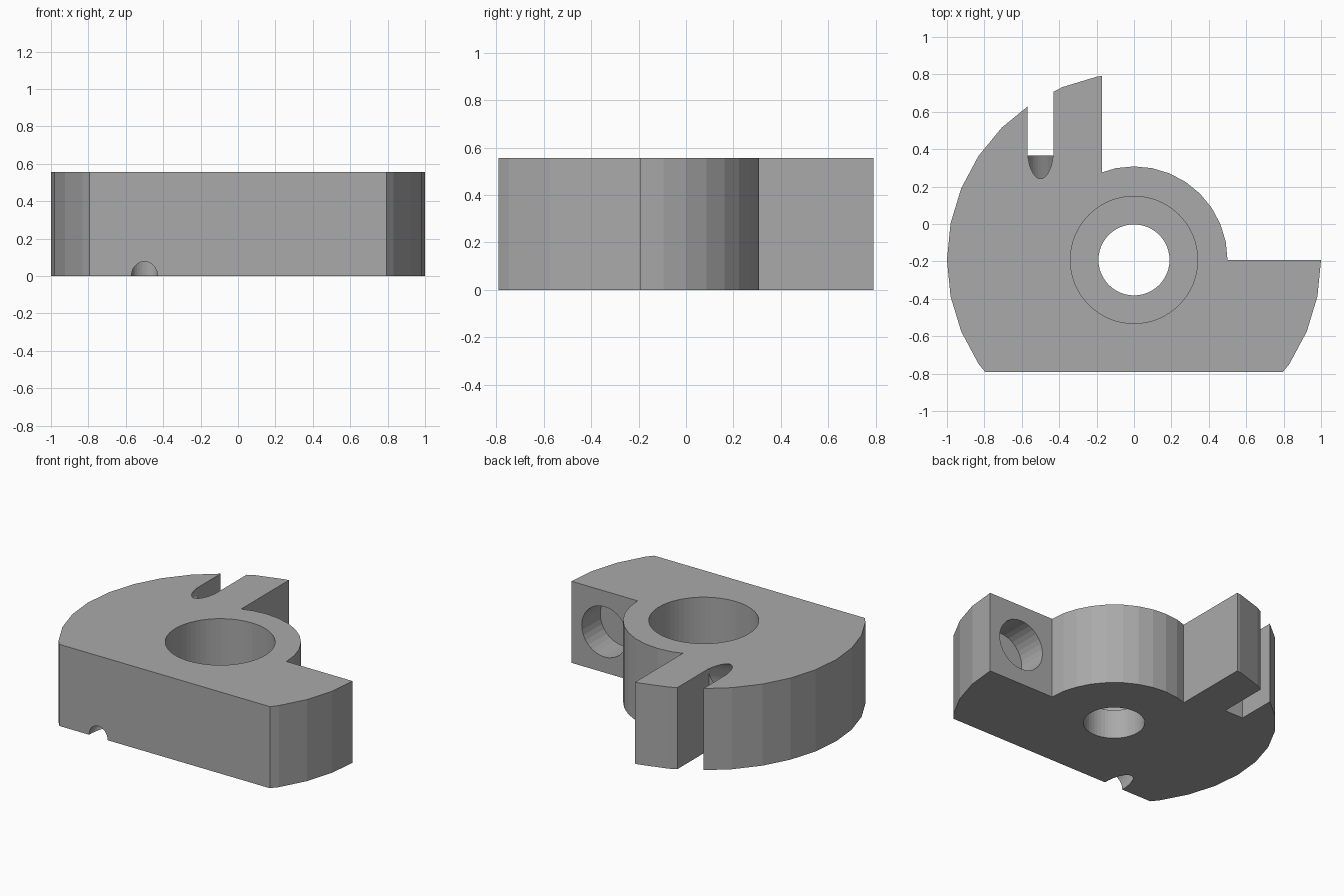
import bpy, bmesh, math
from mathutils import Vector

if "Cube" in bpy.data.objects:
    bpy.data.objects.remove(bpy.data.objects["Cube"])

CY = -0.192      # bore axis position in y
H = 0.557        # block height

grey = bpy.data.materials.new("plain grey")
grey.diffuse_color = (0.4, 0.4, 0.4, 1)
grey.use_nodes = True
grey.node_tree.nodes["Principled BSDF"].inputs["Base Color"].default_value = grey.diffuse_color


def finish(name, bm):
    bmesh.ops.recalc_face_normals(bm, faces=bm.faces)
    me = bpy.data.meshes.new(name)
    bm.to_mesh(me)
    bm.free()
    me.materials.append(grey)
    ob = bpy.data.objects.new(name, me)
    bpy.context.collection.objects.link(ob)
    return ob


def prism(name, pts, z0, z1):
    """Extrude a flat outline from z0 to z1."""
    bm = bmesh.new()
    face = bm.faces.new([bm.verts.new((x, y, z0)) for x, y in pts])
    ext = bmesh.ops.extrude_face_region(bm, geom=[face])
    verts = [g for g in ext["geom"] if isinstance(g, bmesh.types.BMVert)]
    bmesh.ops.translate(bm, verts=verts, vec=(0, 0, z1 - z0))
    return finish(name, bm)


def rod(name, start, end, r, n):
    """Cylinder between two points."""
    a, b = Vector(start), Vector(end)
    bm = bmesh.new()
    bmesh.ops.create_cone(bm, cap_ends=True, segments=n, radius1=r, radius2=r,
                          depth=(b - a).length)
    rot = (b - a).to_track_quat('Z', 'Y').to_matrix()
    bmesh.ops.rotate(bm, verts=bm.verts, matrix=rot)
    bmesh.ops.translate(bm, verts=bm.verts, vec=(a + b) / 2)
    return finish(name, bm)


def arc(r, steps):
    return [(r * math.cos(math.tau * i / 32), CY + r * math.sin(math.tau * i / 32))
            for i in steps]


def rect(x0, x1, y0, y1):
    return [(x0, y0), (x1, y0), (x1, y1), (x0, y1)]


# Faceted round block
body = prism("clamp_block", arc(1, range(32)), 0, H)

# Open corner that follows the round hub
corner = arc(0.5, range(10)) + [(-0.17, 0.276), (-0.17, 1.2), (1.2, 1.2), (1.2, CY)]

# Inclined screw channel, from the lower front edge to the upper slot
slope = math.radians(24.9)
step = Vector((0, math.cos(slope), math.sin(slope)))
mouth = Vector((-0.5, -0.792, 0))

cutters = [
    prism("front_flat_cutter", rect(-1.2, 1.2, -1.5, -0.792), -0.2, 1),
    prism("corner_cutter", corner, -0.2, 1),
    prism("slot_cutter", rect(-0.57, -0.43, 0.365, 1.2), -0.2, 1),
    rod("channel_cutter", mouth - step * 0.5, mouth + step * 2, 0.07, 32),
    rod("bore_cutter", (0, CY, 0.2), (0, CY, 1), 0.34, 64),
    rod("through_hole_cutter", (0, CY, -0.2), (0, CY, 0.5), 0.19, 48),
    rod("side_pocket_cutter", (0.75, CY - 0.2, H / 2), (0.75, 0.1, H / 2), 0.172, 32),
]

# Cut the block, then drop the cutters
for c in cutters:
    m = body.modifiers.new(c.name, 'BOOLEAN')
    m.operation = 'DIFFERENCE'
    m.solver = 'EXACT'
    m.object = c
bpy.context.view_layer.objects.active = body
body.select_set(True)
for m in list(body.modifiers):
    bpy.ops.object.modifier_apply(modifier=m.name)
for c in cutters:
    bpy.data.objects.remove(c)
